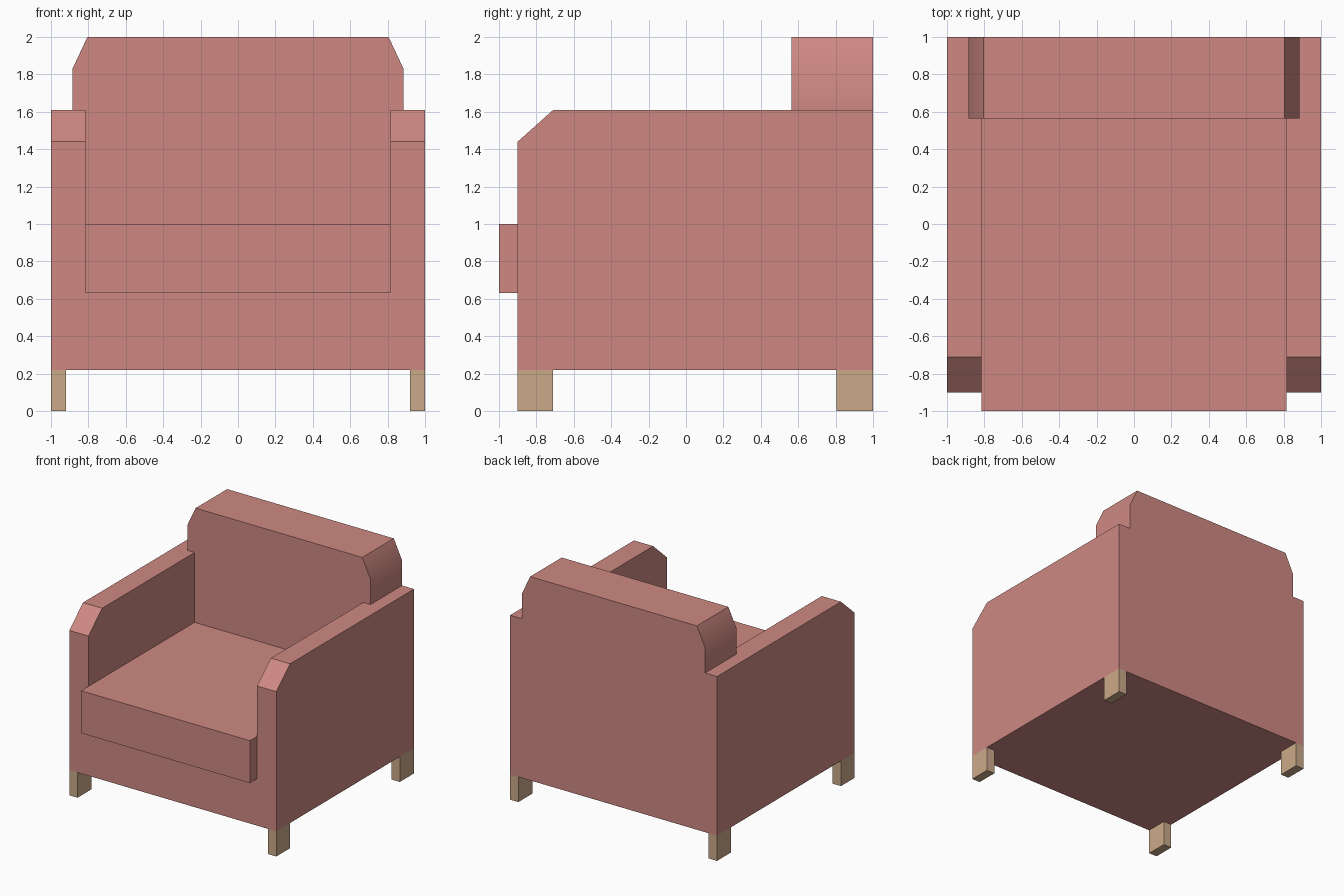
import bpy
import bmesh
from mathutils import Vector

cube = bpy.data.objects.get("Cube")
if cube:
    bpy.data.objects.remove(cube, do_unlink=True)


def make_material(name, color):
    mat = bpy.data.materials.new(name)
    mat.use_nodes = True
    mat.diffuse_color = color
    mat.node_tree.nodes["Principled BSDF"].inputs["Base Color"].default_value = color
    return mat


fabric = make_material("rose fabric", (0.62, 0.25, 0.225, 1))
wood = make_material("pale wood", (0.60, 0.40, 0.255, 1))


def prism(name, outline, y0, y1, mat, cut=None):
    """Extrude an x-z outline from y0 to y1; optionally slice off one corner."""
    bm = bmesh.new()
    face = bm.faces.new([bm.verts.new((x, y0, z)) for x, z in outline])
    extruded = bmesh.ops.extrude_face_region(bm, geom=[face], use_keep_orig=True)
    moved = [g for g in extruded["geom"] if isinstance(g, bmesh.types.BMVert)]
    bmesh.ops.translate(bm, verts=moved, vec=(0, y1 - y0, 0))
    if cut:
        point, normal = cut
        bmesh.ops.bisect_plane(bm, geom=bm.verts[:] + bm.edges[:] + bm.faces[:],
                               plane_co=point, plane_no=normal, clear_outer=True)
        bmesh.ops.holes_fill(bm, edges=[e for e in bm.edges if e.is_boundary])
    bmesh.ops.recalc_face_normals(bm, faces=bm.faces)
    mesh = bpy.data.meshes.new(name)
    bm.to_mesh(mesh)
    bm.free()
    mesh.materials.append(mat)
    obj = bpy.data.objects.new(name, mesh)
    bpy.context.collection.objects.link(obj)
    return obj


def box(name, x0, x1, y0, y1, z0, z1, mat):
    return prism(name, [(x0, z0), (x1, z0), (x1, z1), (x0, z1)], y0, y1, mat)


def mirrored(half):
    """Complete a right-hand outline with its mirror image."""
    return half + [(-x, z) for x, z in reversed(half)]


FRONT, BACK, BACK_FRONT = -0.9, 1.0, 0.565
BOTTOM, SEAT, ARM_TOP, ARM_IN = 0.22, 0.63, 1.61, 0.815

# Base and both arms as one U-shaped frame, with sloped arm fronts
slope_low, slope_high = Vector((0, FRONT, 1.44)), Vector((0, -0.71, ARM_TOP))
along = slope_high - slope_low
frame = mirrored([(1, BOTTOM), (1, ARM_TOP), (ARM_IN, ARM_TOP), (ARM_IN, SEAT)])
prism("base_and_arms", frame, FRONT, BACK_FRONT, fabric,
      cut=(slope_low, Vector((0, -along.z, along.y))))

# Backrest flush with the arms, with a wider bevelled top
back = mirrored([(1, BOTTOM), (1, ARM_TOP), (0.885, ARM_TOP), (0.885, 1.83), (0.805, 2)])
backrest = prism("backrest", back, BACK_FRONT, BACK, fabric)
bpy.ops.object.select_all(action="DESELECT")
backrest.select_set(True)
bpy.context.view_layer.objects.active = backrest
bpy.ops.object.shade_smooth_by_angle()

# Seat cushion
box("seat_cushion", -ARM_IN, ARM_IN, -1, BACK_FRONT, SEAT, 1.0, fabric)

# Legs
for side, sx in (("left", 1), ("right", -1)):
    for end, y0, y1 in (("front", FRONT, -0.71), ("back", 0.805, BACK)):
        box(f"{end}_{side}_leg", sx * 0.92, sx, y0, y1, 0, BOTTOM, wood)
